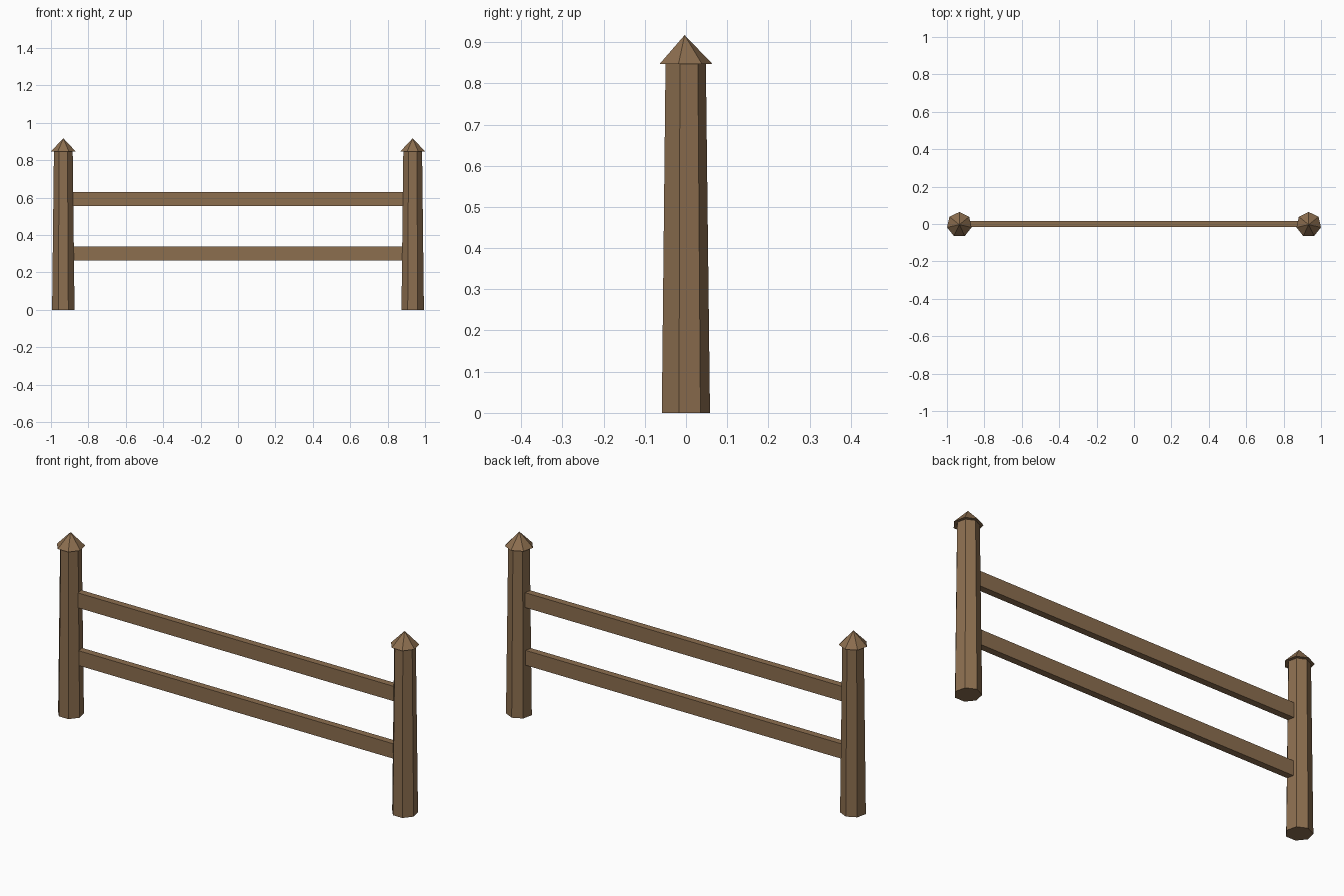
import bpy, math

if "Cube" in bpy.data.objects:
    bpy.data.objects.remove(bpy.data.objects["Cube"])

# One weathered wood colour for every part
wood = bpy.data.materials.new("brown wood")
wood.diffuse_color = (0.262, 0.156, 0.078, 1)
wood.use_nodes = True
wood.node_tree.nodes["Principled BSDF"].inputs["Base Color"].default_value = wood.diffuse_color

SIDES = 7
POST_X, POST_Y = 0.934, -0.0033   # seven-sided posts sit slightly off centre in y
POST_TOP, CAP_TOP = 0.847, 0.917


def cone(name, x, z0, z1, r0, r1):
    """Seven-sided tapered prism or pyramid with one corner facing +y."""
    bpy.ops.mesh.primitive_cone_add(vertices=SIDES, radius1=r0, radius2=r1,
                                    depth=z1 - z0, location=(x, POST_Y, (z0 + z1) / 2))
    finish(name)


def finish(name):
    ob = bpy.context.object
    ob.name = name
    ob.data.materials.append(wood)


# Posts with pointed caps
for side, x in (("left", -POST_X), ("right", POST_X)):
    cone(side + "_post", x, 0, POST_TOP, 0.0615, 0.0515)
    cone(side + "_post_cap", x, POST_TOP, CAP_TOP, 0.0674, 0)

# Two horizontal rails running into the posts
for name, z in (("lower_rail", 0.300), ("upper_rail", 0.591)):
    bpy.ops.mesh.primitive_cube_add(size=1, location=(0, 0, z))
    bpy.context.object.scale = (2 * POST_X - 0.04, 0.034, 0.075)
    bpy.ops.object.transform_apply(location=False, rotation=False, scale=True)
    finish(name)
